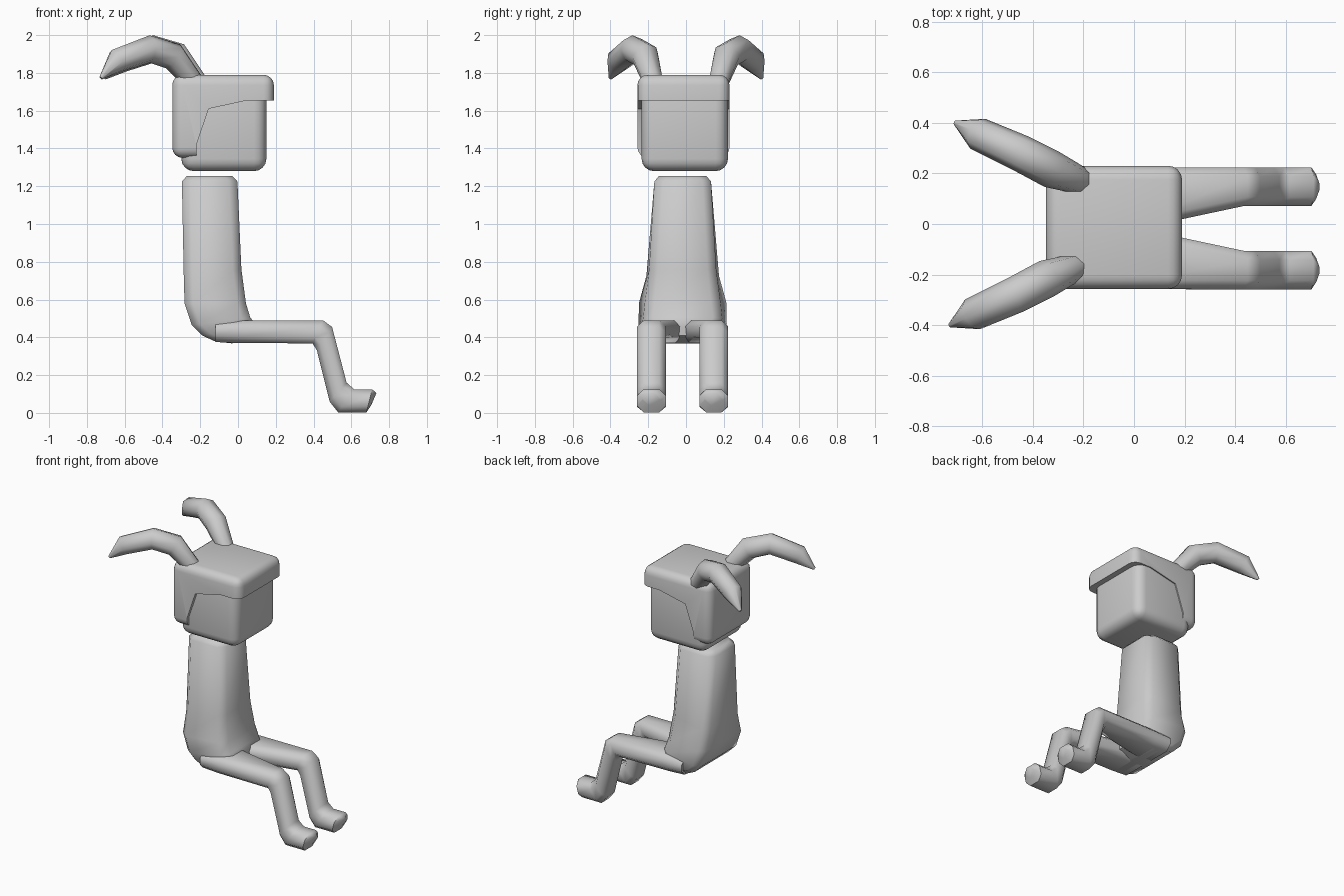
import bpy, bmesh
from mathutils import Vector

if "Cube" in bpy.data.objects:
    bpy.data.objects.remove(bpy.data.objects["Cube"])

YC = -0.0175  # symmetry plane of the body


def finish(name, bm, angle=0.9):
    bmesh.ops.recalc_face_normals(bm, faces=bm.faces)
    me = bpy.data.meshes.new(name)
    bm.to_mesh(me)
    bm.free()
    ob = bpy.data.objects.new(name, me)
    bpy.context.collection.objects.link(ob)
    smooth(ob, angle)
    return ob


def smooth(ob, angle):
    bpy.ops.object.select_all(action='DESELECT')
    ob.select_set(True)
    bpy.context.view_layer.objects.active = ob
    bpy.ops.object.shade_smooth_by_angle(angle=angle)


def loft(name, sections, c):
    """Sections: (a, b, y centre, half width at a, half width at b), a and b in xz."""
    bm = bmesh.new()
    rings = []
    for a, b, yc, wa, wb in sections:
        a, b = Vector(a), Vector(b)
        k = min(c / (b - a).length, 0.45)
        ring = []
        for u, s, inset in ((0, -1, c), (0, 1, c), (k, 1, 0), (1 - k, 1, 0),
                            (1, 1, c), (1, -1, c), (1 - k, -1, 0), (k, -1, 0)):
            p = a.lerp(b, u)
            w = wa + (wb - wa) * u - inset
            ring.append(bm.verts.new((p.x, yc + s * w, p.y)))
        rings.append(ring)
    for r, q in zip(rings, rings[1:]):
        for i in range(8):
            j = (i + 1) % 8
            bm.faces.new((r[i], r[j], q[j], q[i]))
    bm.faces.new(rings[0])
    bm.faces.new(rings[-1])
    return finish(name, bm)


# Torso, bending forward into the seat
loft("torso", [
    ((-0.27, 1.255), (-0.03, 1.255), YC, 0.125, 0.125),
    ((-0.297, 1.225), (-0.003, 1.225), YC, 0.15, 0.15),
    ((-0.287, 0.72), (0.018, 0.76), YC, 0.195, 0.175),
    ((-0.283, 0.58), (0.042, 0.58), YC, 0.238, 0.195),
    ((-0.245, 0.465), (0.065, 0.505), YC, 0.238, 0.205),
    ((-0.19, 0.41), (0.085, 0.48), YC, 0.236, 0.19),
    ((-0.12, 0.378), (0.09, 0.45), YC, 0.234, 0.15),
    ((-0.03, 0.368), (0.09, 0.41), YC, 0.22, 0.12),
], 0.045)

# Legs with feet
for side, s in (("right", -1), ("left", 1)):
    path = [
        ((-0.12, 0.49), (-0.12, 0.375), 0.125, 0.112),
        ((0.05, 0.49), (0.0, 0.37), 0.122, 0.118),
        ((0.45, 0.49), (0.395, 0.368), 0.165, 0.076),
        ((0.498, 0.455), (0.418, 0.33), 0.165, 0.076),
        ((0.575, 0.16), (0.485, 0.06), 0.165, 0.076),
        ((0.615, 0.125), (0.53, 0.003), 0.165, 0.076),
        ((0.71, 0.125), (0.68, 0.003), 0.165, 0.076),
        ((0.733, 0.105), (0.705, 0.04), 0.165, 0.048),
    ]
    loft(side + "_leg", [(a, b, YC + s * y, w, w) for a, b, y, w in path], 0.035)

# Head: rounded box
bm = bmesh.new()
bmesh.ops.create_cube(bm, size=1)
bmesh.ops.scale(bm, vec=(0.45, 0.457, 0.47), verts=bm.verts)
bmesh.ops.translate(bm, vec=(-0.075, -0.0065, 1.515), verts=bm.verts)
bmesh.ops.bevel(bm, geom=bm.edges[:], offset=0.065, segments=4, profile=0.5, affect='EDGES')
finish("head", bm)

# Hair: side profile pulled across the head, outer edges rounded
prof = [(0.19, 1.655), (0.19, 1.79), (-0.348, 1.79), (-0.348, 1.35), (-0.22, 1.35),
        (-0.22, 1.42), (-0.155, 1.61), (0.05, 1.655)]
bm = bmesh.new()
lo = [bm.verts.new((x, -0.257, z)) for x, z in prof]
hi = [bm.verts.new((x, 0.23, z)) for x, z in prof]
bm.faces.new(lo)
bm.faces.new(hi)
n = len(prof)
for i in range(n):
    j = (i + 1) % n
    bm.faces.new((lo[i], lo[j], hi[j], hi[i]))
edges = [bm.edges.get((r[i], r[i + 1])) for r in (lo, hi) for i in range(4)]
edges += [bm.edges.get((lo[i], hi[i])) for i in (1, 2, 3)]
bmesh.ops.bevel(bm, geom=edges, offset=0.055, segments=4, profile=0.5, affect='EDGES')
finish("hair", bm, 0.6)

# Drooping ears on top: tapered tubes
for side, s, dx in (("right", -1, -0.008), ("left", 1, 0.012)):
    cu = bpy.data.curves.new(side + "_ear", 'CURVE')
    cu.dimensions = '3D'
    cu.bevel_depth = 1.0
    cu.bevel_resolution = 2
    cu.use_fill_caps = True
    pts = [(-0.225, 0.172, 1.75, 0.055), (-0.335, 0.215, 1.888, 0.075),
           (-0.46, 0.28, 1.926, 0.073), (-0.63, 0.357, 1.865, 0.066),
           (-0.718, 0.4, 1.773, 0.01)]
    sp = cu.splines.new('POLY')
    sp.points.add(len(pts) - 1)
    for p, (x, y, z, r) in zip(sp.points, pts):
        p.co = (x + dx, s * y, z, 1)
        p.radius = r
    ob = bpy.data.objects.new(side + "_ear", cu)
    bpy.context.collection.objects.link(ob)
    bpy.ops.object.select_all(action='DESELECT')
    ob.select_set(True)
    bpy.context.view_layer.objects.active = ob
    bpy.ops.object.convert(target='MESH')
    smooth(bpy.context.object, 0.9)
